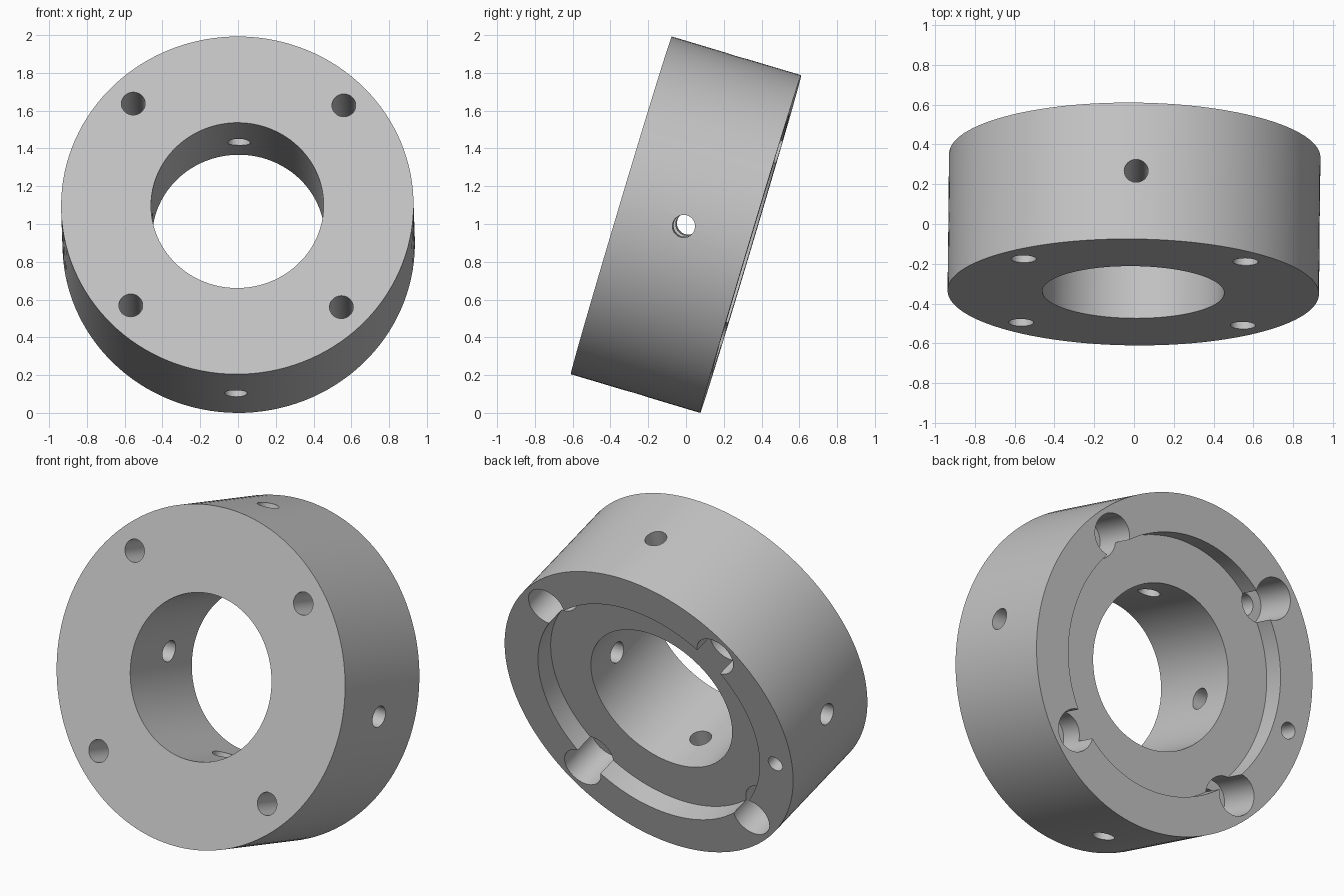
import bpy
from math import radians, sin, cos, pi
from mathutils import Matrix, Euler

cube = bpy.data.objects.get("Cube")
if cube:
    bpy.data.objects.remove(cube, do_unlink=True)

RADIUS, THICK = 0.933, 0.715
BORE_R, RECESS_R, RECESS_DEPTH = 0.457, 0.717, 0.122
FRONT, BACK = -THICK / 2, THICK / 2
PITCH = 0.5575
TO_Y = (-pi / 2, 0, 0)

steel = bpy.data.materials.new("light grey metal")
steel.use_nodes = True
grey = (0.55, 0.55, 0.55, 1)
steel.diffuse_color = grey
steel.node_tree.nodes["Principled BSDF"].inputs["Base Color"].default_value = grey


def cylinder(name, radius, depth, location, rotation=TO_Y, sides=48):
    bpy.ops.mesh.primitive_cylinder_add(vertices=sides, radius=radius, depth=depth,
                                        location=location, rotation=rotation)
    obj = bpy.context.object
    obj.name = name
    obj.data.materials.append(steel)
    return obj


def cut(body, *args, **kwargs):
    """Subtract a cylinder from the body and discard the cutter."""
    cutter = cylinder("cutter", *args, **kwargs)
    cutter.hide_render = True
    bpy.context.view_layer.objects.active = body
    mod = body.modifiers.new("hole", 'BOOLEAN')
    mod.operation, mod.solver, mod.object = 'DIFFERENCE', 'EXACT', cutter
    bpy.ops.object.modifier_apply(modifier=mod.name)
    bpy.data.objects.remove(cutter, do_unlink=True)


def cut_from_back(body, radius, depth, x, z, sides=48):
    """Blind hole sunk into the back face."""
    cut(body, radius, depth + 0.2, (x, BACK - depth / 2 + 0.1, z), sides=sides)


# Thick ring, with its axis along y
ring = cylinder("collar_ring", RADIUS, THICK, (0, 0, 0), sides=128)
bpy.ops.object.transform_apply(location=True, rotation=True, scale=True)

# Central bore and shallow round recess at the back
cut(ring, BORE_R, 2, (0, 0, 0), sides=96)
cut_from_back(ring, RECESS_R, RECESS_DEPTH, 0, 0, sides=128)

# Four screw holes with counterbores at the back
for sx in (-1, 1):
    for sz in (-1, 1):
        x, z = sx * PITCH, sz * PITCH
        cut_from_back(ring, 0.117, 0.26, x, z)
        cut(ring, 0.063, 2, (x, 0, z))

# Radial holes through all four sides
cut(ring, 0.06, 3, (0, 0, 0), rotation=(0, 0, 0))
cut(ring, 0.06, 3, (0, 0, 0), rotation=(0, pi / 2, 0))

# Small locating pin hole at the back
angle = radians(187.7)
cut_from_back(ring, 0.046, 0.25, 0.82 * cos(angle), 0.82 * sin(angle))

# Smooth walls, sharp rims
bpy.ops.object.select_all(action='DESELECT')
ring.select_set(True)
bpy.context.view_layer.objects.active = ring
bpy.ops.object.shade_smooth_by_angle(angle=radians(30))

# Lean the ring back and stand it on the floor
lean = (Euler((0, 0, radians(-0.6))).to_matrix()
        @ Euler((radians(-16.65), 0, 0)).to_matrix()
        @ Euler((0, radians(0.5), 0)).to_matrix()).to_4x4()
ring.data.transform(lean)
ring.data.transform(Matrix.Translation((0, 0, -min(v.co.z for v in ring.data.vertices))))
